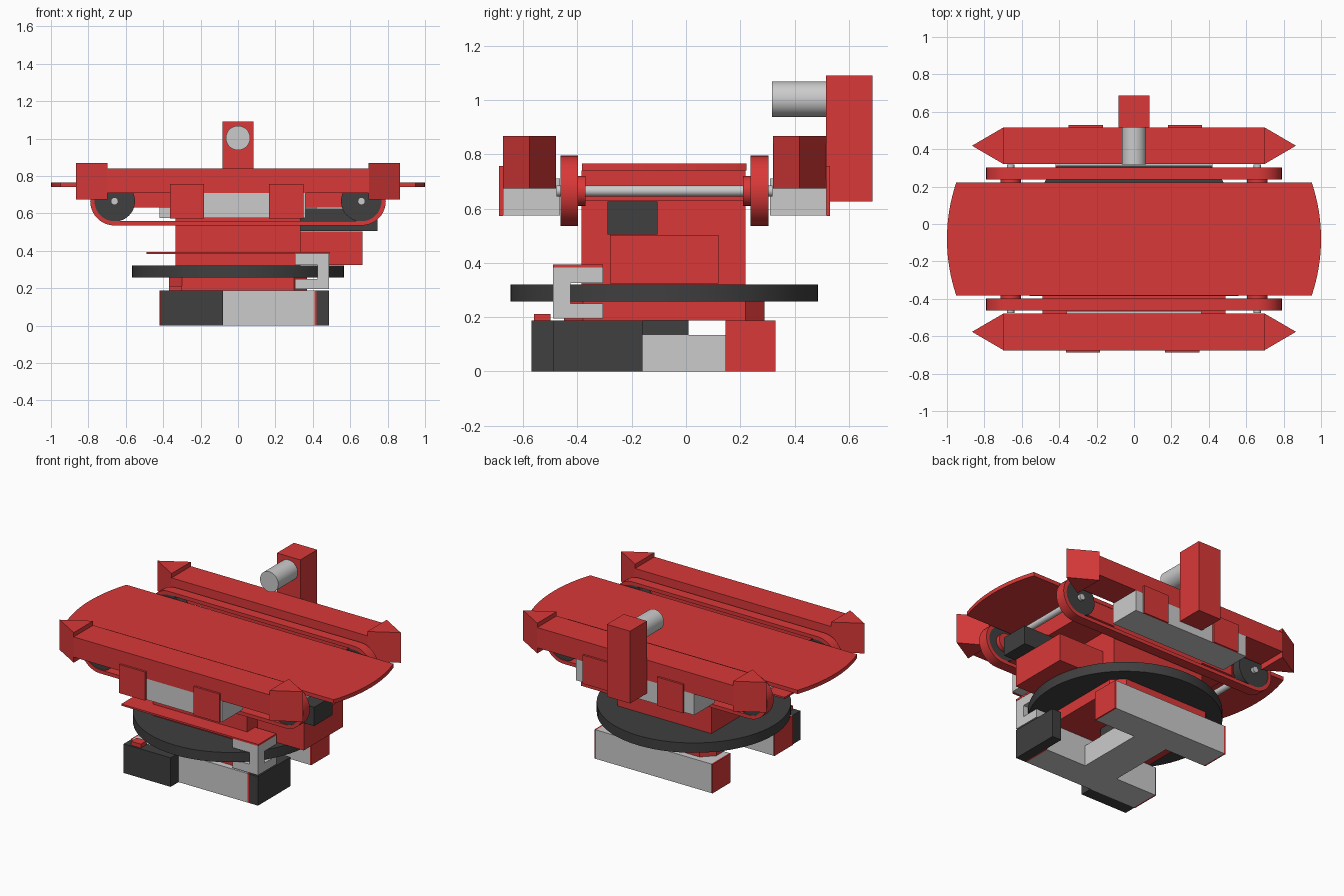
import bpy, bmesh, math

if "Cube" in bpy.data.objects:
    bpy.data.objects.remove(bpy.data.objects["Cube"])


def material(name, color):
    m = bpy.data.materials.new(name)
    m.diffuse_color = color
    m.use_nodes = True
    m.node_tree.nodes["Principled BSDF"].inputs["Base Color"].default_value = m.diffuse_color
    return m


RED = material("red_paint", (0.70, 0.04, 0.04, 1))
DARK = material("dark_rubber", (0.05, 0.05, 0.05, 1))
GREY = None


def finish(bm, name, mat, smooth=False):
    bmesh.ops.recalc_face_normals(bm, faces=bm.faces)
    me = bpy.data.meshes.new(name)
    bm.to_mesh(me)
    bm.free()
    ob = bpy.data.objects.new(name, me)
    bpy.context.collection.objects.link(ob)
    if mat:
        me.materials.append(mat)
    if smooth:
        bpy.ops.object.select_all(action='DESELECT')
        ob.select_set(True)
        bpy.context.view_layer.objects.active = ob
        bpy.ops.object.shade_smooth_by_angle(angle=math.radians(35))
    return ob


def prism(name, pts, lo, hi, mat, axis='z', smooth=False):
    """Extrude a 2D outline: (x, y) along z or (x, z) along y."""
    put = (lambda a, b, c: (a, b, c)) if axis == 'z' else (lambda a, b, c: (a, c, b))
    bm = bmesh.new()
    face = bm.faces.new([bm.verts.new(put(a, b, lo)) for a, b in pts])
    ext = bmesh.ops.extrude_face_region(bm, geom=[face])
    top = [v for v in ext['geom'] if isinstance(v, bmesh.types.BMVert)]
    bmesh.ops.translate(bm, verts=top, vec=put(0, 0, hi - lo))
    if not any(len(f.verts) == len(pts) and all(v in face.verts for v in f.verts) for f in bm.faces):
        bm.faces.new(list(face.verts))
    return finish(bm, name, mat, smooth)


def box(name, x0, x1, y0, y1, z0, z1, mat):
    return prism(name, [(x0, y0), (x1, y0), (x1, y1), (x0, y1)], z0, z1, mat)


def arc(cx, cy, r, a0, a1, n):
    return [(cx + r * math.cos(math.radians(a0 + (a1 - a0) * i / n)),
             cy + r * math.sin(math.radians(a0 + (a1 - a0) * i / n))) for i in range(n + 1)]


def disc(name, cx, cy, r, lo, hi, mat, axis='y', n=48):
    return prism(name, arc(cx, cy, r, 0, 360, n)[:-1], lo, hi, mat, axis, True)


def stadium(r):
    return arc(0.66, 0.665, r, -90, 90, 20) + arc(-0.66, 0.665, r, 90, 270, 20)


def belt(name, y0, y1, mat):
    """Hollow endless belt around two pulleys."""
    bm = bmesh.new()
    rings = [[bm.verts.new((x, y, z)) for x, z in stadium(r)]
             for r, y in ((0.13, y0), (0.13, y1), (0.107, y1), (0.107, y0))]
    n = len(rings[0])
    for k in range(4):
        a, b = rings[k], rings[(k + 1) % 4]
        for i in range(n):
            j = (i + 1) % n
            bm.faces.new((a[i], a[j], b[j], b[i]))
    return finish(bm, name, mat, True)


# Base: H-shaped frame with painted bar ends
for tag, y0, y1 in (("front", -0.49, -0.30), ("rear", 0.145, 0.33)):
    box(f"base_{tag}_bar", -0.41, 0.41, y0, y1, 0, 0.187, GREY)
    for side, x0 in (("left", -0.42), ("right", 0.41)):
        box(f"base_{tag}_{side}_cap", x0, x0 + 0.01, y0, y1, 0, 0.187, RED)
box("base_connector", -0.12, 0.12, -0.30, 0.145, 0, 0.135, GREY)
box("base_drive_motor", -0.12, 0.12, -0.16, 0.01, 0.135, 0.19, DARK)
box("control_box_front", -0.415, -0.08, -0.57, -0.49, 0, 0.187, DARK)
box("control_box_side", 0.42, 0.486, -0.49, -0.16, 0, 0.187, DARK)
box("control_button", -0.37, -0.30, -0.56, -0.50, 0.187, 0.212, RED)

# Turntable
c, h, cy = 0.07, 0.37, -0.08
prism("turntable_mount", [(-h + c, cy - h), (h - c, cy - h), (h, cy - h + c), (h, cy + h - c),
                          (h - c, cy + h), (-h + c, cy + h), (-h, cy + h - c), (-h, cy - h + c)],
      0.187, 0.257, RED)
disc("turntable_disc", 0, cy, 0.567, 0.257, 0.32, DARK, 'z', 64)

# Clamp holding the disc edge
box("clamp_post", 0.425, 0.486, -0.49, -0.425, 0.195, 0.383, GREY)
box("clamp_upper_jaw", 0.305, 0.486, -0.49, -0.305, 0.325, 0.383, GREY)
box("clamp_lower_jaw", 0.305, 0.486, -0.49, -0.305, 0.195, 0.25, GREY)
box("clamp_plate", -0.488, 0.488, -0.49, -0.305, 0.383, 0.394, RED)

# Body and side drive
box("body", -0.335, 0.335, -0.385, 0.22, 0.32, 0.63, RED)
box("upper_frame", -0.56, 0.56, -0.385, 0.22, 0.63, 0.74, RED)
box("side_gearbox", 0.335, 0.665, -0.28, 0.12, 0.323, 0.503, RED)
box("side_motor", 0.335, 0.745, -0.29, -0.105, 0.505, 0.626, DARK)

# Table top with bowed ends
R = (0.05 ** 2 + 0.303 ** 2) / 0.1
half = math.degrees(math.asin(0.303 / R))
bow = arc(1 - R, -0.08, R, -half, half, 16)
prism("table_top", bow + [(-x, -0.16 - y) for x, y in bow], 0.74, 0.765, RED)

# Belts, pulleys and shafts
for tag, y0, y1, hub0, hub1 in (("front", -0.463, -0.397, -0.397, -0.37),
                                ("rear", 0.237, 0.303, 0.21, 0.237)):
    belt(f"{tag}_belt", y0, y1, RED)
    for side, s in (("left", -1), ("right", 1)):
        disc(f"{tag}_{side}_pulley", s * 0.66, 0.665, 0.109, y0 + 0.004, y1 - 0.004, DARK)
        disc(f"{tag}_{side}_hub", s * 0.66, 0.665, 0.055, hub0, hub1, RED, n=32)
for side, s in (("left", -1), ("right", 1)):
    disc(f"{side}_shaft", s * 0.66, 0.665, 0.02, -0.477, 0.318, GREY, n=24)

# Side rails with pointed ends, grey supports and brackets
for tag, y0, y1, g0, g1, gx, b0, b1, shift in (
        ("front", -0.675, -0.478, -0.675, -0.465, 0.36, -0.688, -0.675, -0.0075),
        ("rear", 0.32, 0.517, 0.31, 0.517, 0.42, 0.517, 0.53, 0.0075)):
    box(f"{tag}_rail", -0.70, 0.70, y0, y1, 0.71, 0.84, RED)
    for side, s in (("left", -1), ("right", 1)):
        prism(f"{tag}_{side}_rail_tip",
              [(s * 0.697, y0), (s * 0.866, (y0 + y1) / 2), (s * 0.697, y1)], 0.674, 0.868, RED)
        cx = s * 0.265 + shift
        box(f"{tag}_{side}_bracket", cx - 0.092, cx + 0.092, b0, b1, 0.573, 0.757, RED)
    box(f"{tag}_rail_support", -gx, gx, g0, g1, 0.575, 0.71, GREY)

# Sensor post at the rear
box("sensor_post", -0.083, 0.083, 0.515, 0.687, 0.625, 1.09, RED)
disc("sensor_barrel", 0, 1.003, 0.065, 0.317, 0.515, GREY)
